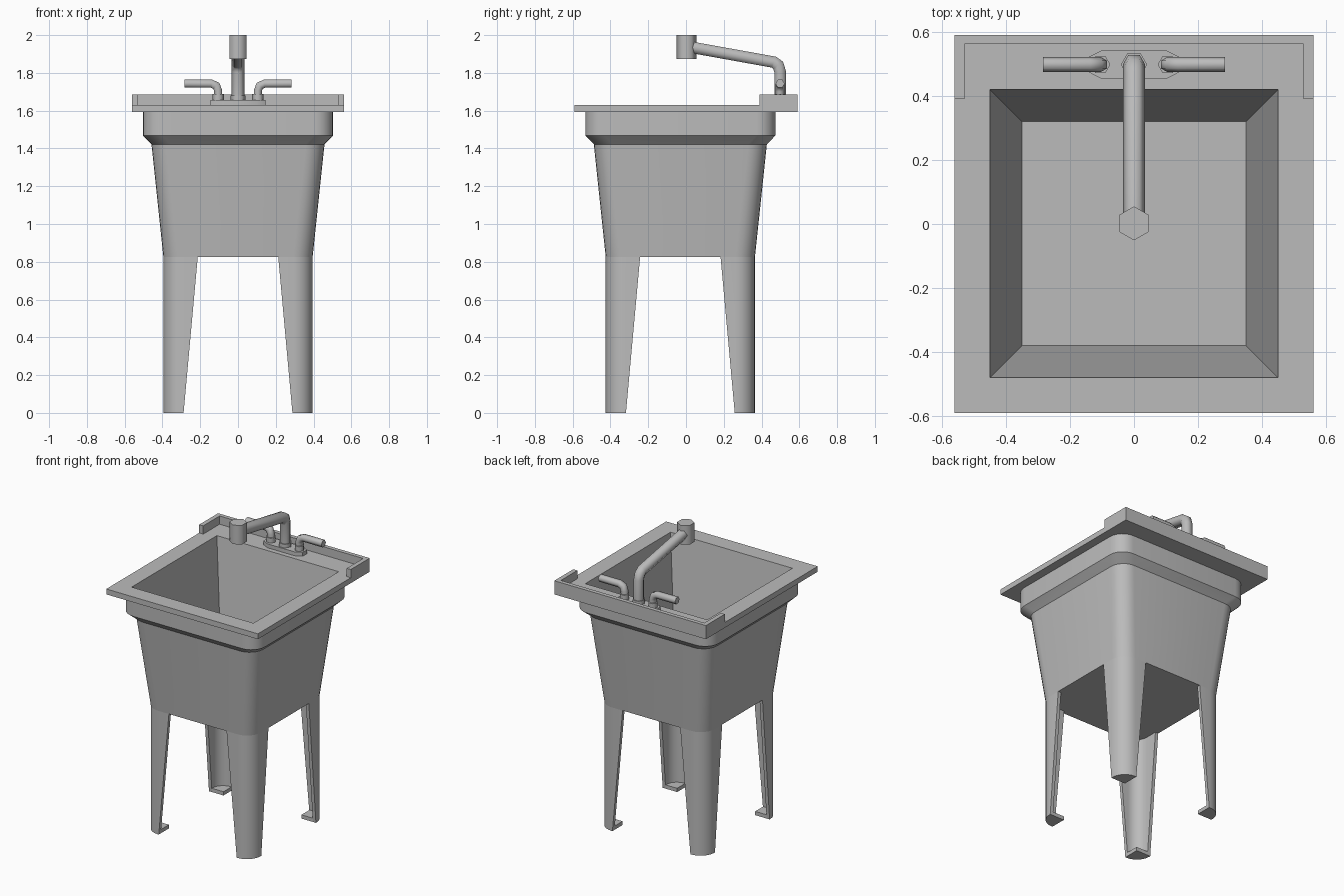
import bpy, bmesh, math
from mathutils import Vector

if "Cube" in bpy.data.objects:
    bpy.data.objects.remove(bpy.data.objects["Cube"], do_unlink=True)

grey = bpy.data.materials.new("plain grey")
grey.use_nodes = True
grey.diffuse_color = (0.5, 0.5, 0.5, 1)
grey.node_tree.nodes["Principled BSDF"].inputs["Base Color"].default_value = grey.diffuse_color

CY = -0.03       # tub centre in y
HALF = 0.395     # half width at the tub bottom
FLOOR = 0.825    # underside of the tub
DECK = 1.63      # top of the rim


def loft(name, rings, cap_start=True, cap_end=True, angle=30):
    """Skin a list of equal-length closed rings and shade the result."""
    bm = bmesh.new()
    rows = [[bm.verts.new(p) for p in ring] for ring in rings]
    n = len(rows[0])
    for a, b in zip(rows, rows[1:]):
        for i in range(n):
            j = (i + 1) % n
            bm.faces.new((a[i], a[j], b[j], b[i]))
    if cap_start:
        bm.faces.new(rows[0][::-1])
    if cap_end:
        bm.faces.new(rows[-1])
    bmesh.ops.recalc_face_normals(bm, faces=bm.faces)
    mesh = bpy.data.meshes.new(name)
    bm.to_mesh(mesh)
    bm.free()
    mesh.materials.append(grey)
    obj = bpy.data.objects.new(name, mesh)
    bpy.context.collection.objects.link(obj)
    bpy.ops.object.select_all(action='DESELECT')
    obj.select_set(True)
    bpy.context.view_layer.objects.active = obj
    bpy.ops.object.shade_smooth_by_angle(angle=math.radians(angle))
    return obj


def prism(name, outline, z0, z1, angle=30):
    return loft(name, [[(x, y, z) for x, y in outline] for z in (z0, z1)], angle=angle)


def arc(c, r, start, steps=6):
    """Quarter circle around (c, c), anticlockwise from start degrees."""
    angles = [math.radians(start + 90 * i / steps) for i in range(steps + 1)]
    return [(c + r * math.cos(a), c + r * math.sin(a)) for a in angles]


def rounded_ring(h, r, z):
    corner = arc(h - r, r, 0)
    ring = []
    for _ in range(4):
        ring += [(x, y + CY, z) for x, y in corner]
        corner = [(-y, x) for x, y in corner]
    return ring


def box_ring(hx, hy, cy, z):
    return [(sx * hx, cy + sy * hy, z) for sx, sy in ((-1, -1), (1, -1), (1, 1), (-1, 1))]


def hex_tube(name, path, r, side):
    """Six-sided tube with mitred bends; side is square to the path's plane."""
    pts, s = [Vector(p) for p in path], Vector(side)
    rings = []
    for i, p in enumerate(pts):
        t_in = (p - pts[max(i - 1, 0)]).normalized()
        t_out = (pts[min(i + 1, len(pts) - 1)] - p).normalized()
        t = (t_in + t_out).normalized()
        grow = 1 / max(t.dot(t_in), t.dot(t_out))
        n = t.cross(s) * grow
        rings.append([p + r * (math.cos(k * math.pi / 3) * s + math.sin(k * math.pi / 3) * n)
                      for k in range(6)])
    return loft(name, rings, angle=65)


# Tub outside: tapered shell, sloped lip and skirt
loft("tub_shell", [rounded_ring(HALF, 0.1, FLOOR), rounded_ring(0.458, 0.1, 1.422),
                   rounded_ring(0.503, 0.1, 1.468), rounded_ring(0.503, 0.1, 1.6)],
     cap_end=False)

# Rim plate running down into the square basin
loft("rim_and_basin", [box_ring(0.46, 0.46, CY, 1.594), box_ring(0.56, 0.59, 0, 1.594),
                       box_ring(0.56, 0.59, 0, DECK), box_ring(0.45, 0.45, CY, DECK),
                       box_ring(0.35, 0.35, CY, 0.875)], cap_start=False)

# U-shaped splash guard around the back of the deck
half_guard = [(0.56, 0.39), (0.56, 0.59)]
half_inner = [(0.53, 0.563), (0.53, 0.39)]
prism("splash_guard", half_guard + [(-x, y) for x, y in reversed(half_guard)]
      + [(-x, y) for x, y in reversed(half_inner)] + half_inner, DECK, 1.685)


# Legs: tapering angle sections with a foot plate
def leg_section(a, t=0.022):
    outer = [(HALF, a - 0.002)] + arc(HALF - 0.1, 0.1, 0) + [(a - 0.002, HALF)]
    inner = [(HALF - t, a - 0.002)] + arc(HALF - 0.1, 0.1 - t, 0) + [(a - 0.002, HALF - t)]
    return outer, outer + inner[::-1]


for sx, side in ((-1, "right"), (1, "left")):
    for sy, end in ((-1, "front"), (1, "back")):
        def place(points, z):
            return [(sx * x, CY + sy * y, z) for x, y in points]
        loft(f"{end}_{side}_leg", [place(leg_section(0.29)[1], 0),
                                   place(leg_section(0.215)[1], FLOOR)])
        foot = leg_section(0.29)[0] + [(0.288, 0.288)]
        loft(f"{end}_{side}_foot", [place(foot, 0), place(foot, 0.025)])

# Tap base plate
TY = 0.498
quarter = [(0.145, 0.022), (0.1, 0.045)]
top_half = quarter + [(-x, y) for x, y in reversed(quarter)]
prism("tap_base", [(x, TY + y) for x, y in top_half]
      + [(x, TY - y) for x, y in reversed(top_half)], DECK, 1.656)

# Spout with collar and nozzle
X, Y = (1, 0, 0), (0, 1, 0)
hex_tube("spout_collar", [(0, TY, 1.65), (0, TY, 1.68)], 0.041, X)
hex_tube("spout", [(0, TY, 1.65), (0, TY, 1.808), (0, 0.488, 1.84),
                   (0, 0.465, 1.857), (0, 0.02, 1.937)], 0.035, X)
hex_tube("spout_nozzle", [(0, 0.002, 1.873), (0, 0.002, 2.0)], 0.053, Y)

# Handles
for s, side in ((-1, "right"), (1, "left")):
    hex_tube(f"{side}_handle_collar", [(s * 0.105, TY, 1.65), (s * 0.105, TY, 1.688)], 0.031, X)
    hex_tube(f"{side}_handle", [(s * 0.105, TY, 1.65), (s * 0.105, TY, 1.705),
                                (s * 0.115, TY, 1.732), (s * 0.14, TY, 1.743),
                                (s * 0.284, TY, 1.743)], 0.024, Y)
